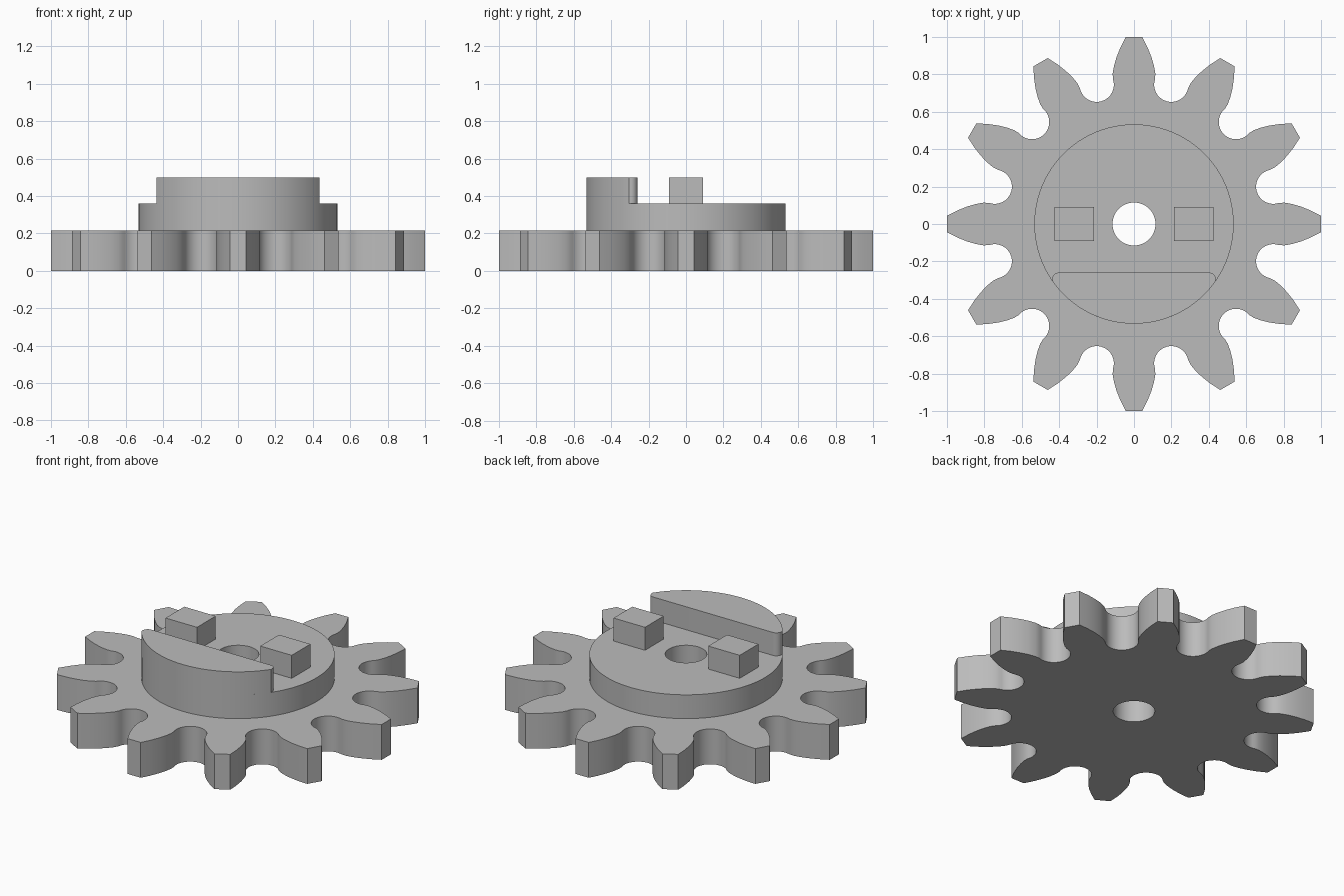
import bpy, bmesh
from math import sin, cos, pi, radians, asin, atan2, hypot

cube = bpy.data.objects.get("Cube")
if cube:
    bpy.data.objects.remove(cube, do_unlink=True)

TEETH = 12
GEAR_TOP, COLLAR_TOP, TOP = 0.215, 0.36, 0.5
COLLAR_R, BORE_R = 0.533, 0.115

grey = bpy.data.materials.new("plain grey")
grey.use_nodes = True
grey.diffuse_color = (0.5, 0.5, 0.5, 1)
grey.node_tree.nodes["Principled BSDF"].inputs["Base Color"].default_value = (0.5, 0.5, 0.5, 1)


def arc(cx, cy, r, start, end, steps):
    """Points along an arc, both ends included."""
    return [(cx + r * cos(start + (end - start) * i / steps),
             cy + r * sin(start + (end - start) * i / steps)) for i in range(steps + 1)]


def circle(r, steps):
    return arc(0, 0, r, 0, 2 * pi, steps)[:-1]


def plate(name, loops, z0, z1):
    """Extrude closed outlines, inner loops becoming holes."""
    curve = bpy.data.curves.new(name, "CURVE")
    curve.dimensions = "2D"
    curve.fill_mode = "BOTH"
    curve.extrude = (z1 - z0) / 2
    for pts in loops:
        spline = curve.splines.new("POLY")
        spline.points.add(len(pts) - 1)
        for p, (x, y) in zip(spline.points, pts):
            p.co = (x, y, 0, 1)
        spline.use_cyclic_u = True
    obj = bpy.data.objects.new(name, curve)
    bpy.context.collection.objects.link(obj)
    bpy.ops.object.select_all(action="DESELECT")
    obj.select_set(True)
    bpy.context.view_layer.objects.active = obj
    bpy.ops.object.convert(target="MESH")
    obj = bpy.context.object
    bm = bmesh.new()
    bm.from_mesh(obj.data)
    bmesh.ops.translate(bm, verts=bm.verts, vec=(0, 0, (z0 + z1) / 2))
    bmesh.ops.remove_doubles(bm, verts=bm.verts, dist=0.0001)
    bmesh.ops.recalc_face_normals(bm, faces=bm.faces)
    bm.to_mesh(obj.data)
    bm.free()
    obj.data.materials.clear()
    obj.data.materials.append(grey)
    bpy.ops.object.shade_smooth_by_angle(angle=radians(25))
    return obj


# Toothed wheel: half a tooth pointing along +y, then the round gullet beside it
half_pitch = pi / TEETH
gullet_x, gullet_y = 0.771 * sin(half_pitch), 0.771 * cos(half_pitch)
flank = [(0.044, 0.999), (0.072, 0.945), (0.094, 0.89), (0.107, 0.845), (0.114, 0.805)]
half = flank + arc(gullet_x, gullet_y, 0.092, radians(160), radians(255), 10)
polar = [(hypot(x, y), atan2(x, y)) for x, y in half]
polar[-1] = (polar[-1][0], half_pitch)
tooth = [(r, -a) for r, a in reversed(polar[:-1])] + polar
outline = [(r * sin(a + 2 * half_pitch * i), r * cos(a + 2 * half_pitch * i))
           for i in range(TEETH) for r, a in tooth]
plate("toothed_wheel", [outline, circle(BORE_R, 48)], 0, GEAR_TOP)

# Round collar with the bore through it
plate("collar", [circle(COLLAR_R, 96), circle(BORE_R, 48)], GEAR_TOP, COLLAR_TOP)

# Raised rim segment with a flat inner wall and rounded ends
edge_y, fillet, end_x = -0.26, 0.035, 0.437
side = asin((COLLAR_R ** 2 - end_x ** 2) ** 0.5 / COLLAR_R)
cx, cy = end_x - fillet, edge_y - fillet
segment = (arc(0, 0, COLLAR_R, pi + side, 2 * pi - side, 48)
           + arc(cx, cy, fillet, 0, pi / 2, 8)
           + arc(-cx, cy, fillet, pi / 2, pi, 8))
plate("rim_segment", [segment], COLLAR_TOP, TOP)

# Pair of drive blocks
for name, s in (("left_block", 1), ("right_block", -1)):
    x0, x1 = sorted((0.213 * s, 0.425 * s))
    plate(name, [[(x0, -0.09), (x1, -0.09), (x1, 0.09), (x0, 0.09)]], COLLAR_TOP, TOP)
